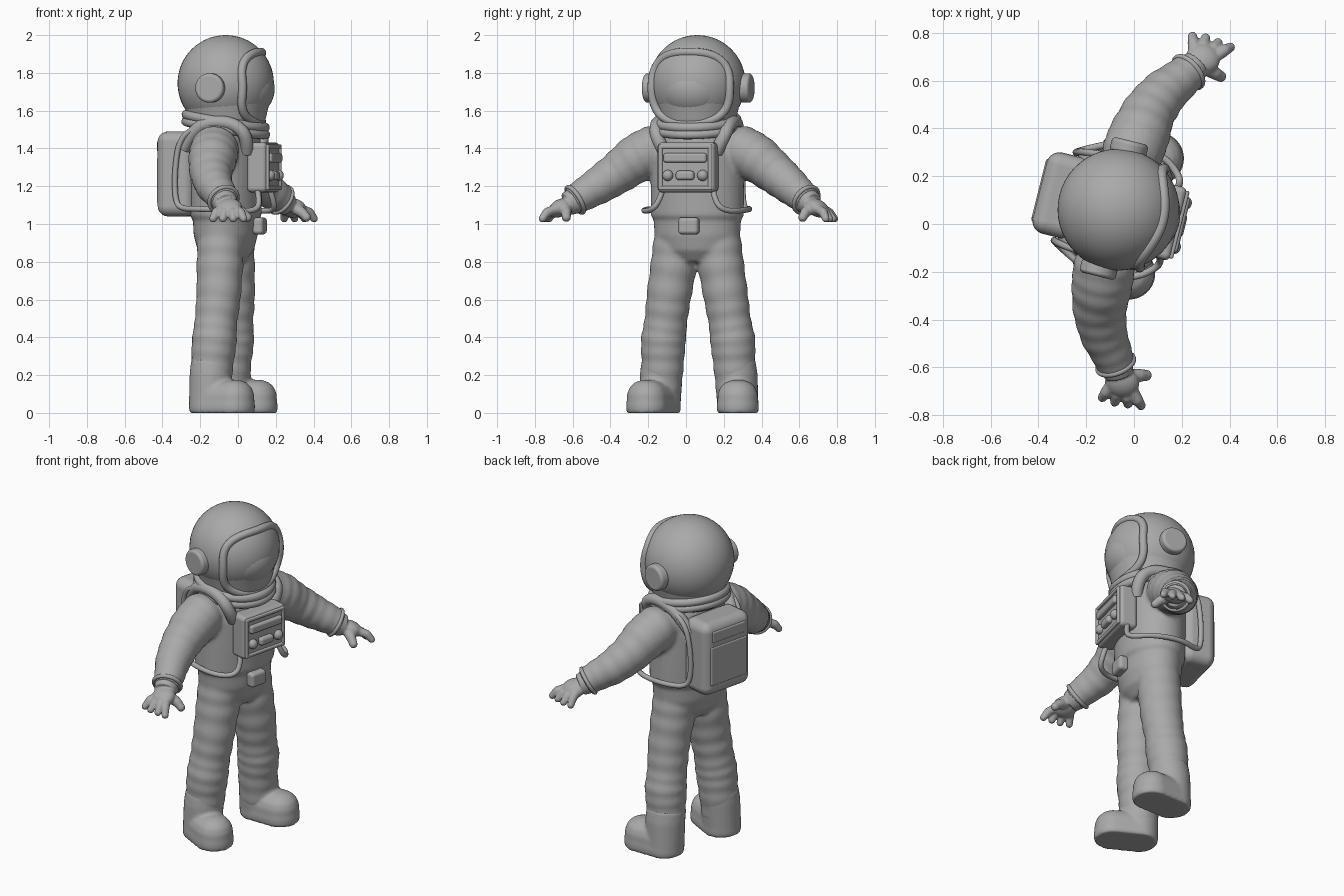
import bpy, bmesh, math
from mathutils import Vector, Matrix

old = bpy.data.objects.get("Cube")
if old:
    bpy.data.objects.remove(old, do_unlink=True)

# The figure is built facing -y, then turned and placed
PLACE = Matrix.Translation((-0.065, 0.06, 0)) @ Matrix.Rotation(math.radians(76), 4, 'Z')

GREY = bpy.data.materials.new("suit_grey")
GREY.use_nodes = True
GREY.diffuse_color = (0.4, 0.4, 0.4, 1)
GREY.node_tree.nodes["Principled BSDF"].inputs["Base Color"].default_value = (0.4, 0.4, 0.4, 1)


def add(name, data):
    ob = bpy.data.objects.new(name, data)
    bpy.context.collection.objects.link(ob)
    data.materials.append(GREY)
    ob.matrix_world = PLACE
    return ob


def finish(name, bm, voxel=0, smooth=0, bevel=0):
    bmesh.ops.recalc_face_normals(bm, faces=bm.faces)
    me = bpy.data.meshes.new(name)
    for f in bm.faces:
        f.smooth = True
    bm.to_mesh(me)
    bm.free()
    ob = add(name, me)
    if bevel:
        m = ob.modifiers.new("Round", 'BEVEL')
        m.width, m.segments, m.harden_normals = bevel, 5, True
    if voxel:
        m = ob.modifiers.new("Merge", 'REMESH')
        m.mode, m.voxel_size, m.use_smooth_shade = 'VOXEL', voxel, True
        m = ob.modifiers.new("Soften", 'SMOOTH')
        m.factor, m.iterations = 0.5, smooth
    return ob


def loft(bm, rings):
    """Closed skin through a list of equal rings."""
    vs = [[bm.verts.new(p) for p in r] for r in rings]
    n = len(vs[0])
    for a, b in zip(vs, vs[1:]):
        for i in range(n):
            bm.faces.new((a[i], a[(i + 1) % n], b[(i + 1) % n], b[i]))
    bm.faces.new(vs[0])
    bm.faces.new(vs[-1])


def tube(bm, path, wrinkle=0.0, folds=3, n=24, steps=8):
    """Round limb through (x, y, z, radius) points with cloth folds."""
    pts = [Vector(p) for p in path]
    fine = [a.lerp(b, k / steps) for a, b in zip(pts, pts[1:]) for k in range(steps)] + [pts[-1]]
    rings = []
    for i, p in enumerate(fine):
        t = fine[min(i + 3, len(fine) - 1)].xyz - fine[max(i - 3, 0)].xyz
        q = t.to_track_quat('Z', 'Y')
        r = p.w * (1 + wrinkle * math.sin(i / steps * folds * math.tau))
        rings.append([p.xyz + q @ Vector((r * math.cos(a), r * math.sin(a), 0))
                      for a in (math.tau * k / n for k in range(n))])
    loft(bm, rings)


def ball(bm, c, size, turn=Matrix()):
    m = Matrix.Translation(c) @ turn @ Matrix.Diagonal((*size, 1))
    bmesh.ops.create_uvsphere(bm, u_segments=48, v_segments=32, radius=1, matrix=m)


def box(name, c, size, bevel):
    bm = bmesh.new()
    bmesh.ops.create_cube(bm, size=1, matrix=Matrix.Translation(c) @ Matrix.Diagonal((*size, 1)))
    return finish(name, bm, bevel=bevel)


def cord(name, pts, r, cyclic=False):
    cu = bpy.data.curves.new(name, 'CURVE')
    cu.dimensions, cu.bevel_depth, cu.bevel_resolution, cu.use_fill_caps = '3D', r, 4, True
    sp = cu.splines.new('NURBS')
    sp.points.add(len(pts) - 1)
    for s, p in zip(sp.points, pts):
        s.co = (*p, 1)
    sp.order_u, sp.use_endpoint_u, sp.use_cyclic_u = 3, not cyclic, cyclic
    return add(name, cu)


def flip(pts, s):
    return [(p[0] * s, *p[1:]) for p in pts]


def circle(n):
    return [math.tau * i / n for i in range(n)]


# Suit: torso, arms and legs merged into one soft skin
bm = bmesh.new()
TORSO = [(.80, .12, .10), (.86, .20, .145), (.94, .23, .165), (1.03, .235, .17), (1.04, .25, .185),
         (1.2, .25, .19), (1.36, .25, .19), (1.45, .235, .18), (1.52, .19, .17), (1.57, .18, .17)]
loft(bm, [[(rx * math.cos(a), ry * math.sin(a), z) for a in circle(40)] for z, rx, ry in TORSO])
ARM = [(.15, .01, 1.40, .11), (.25, 0, 1.39, .13), (.33, -.01, 1.345, .128), (.43, -.025, 1.27, .112),
       (.52, -.065, 1.205, .1), (.6, -.125, 1.15, .085), (.645, -.155, 1.12, .078)]
LEG = [(.205, .03, .1, .105), (.195, .025, .26, .112), (.19, .015, .38, .12), (.175, .01, .48, .113),
       (.155, 0, .62, .118), (.125, 0, .8, .124), (.11, 0, .95, .12)]
for s in (1, -1):
    tube(bm, flip(ARM, s), .022, 1.5)
    tube(bm, flip(LEG, s), .022, 1.5)
finish("suit", bm, .012, 5)

for s, side in ((1, "left"), (-1, "right")):
    # Boot: rounded sole outline stacked upward, with an ankle shaft
    bm = bmesh.new()
    turn = Matrix.Translation((.23 * s, -.037, 0)) @ Matrix.Rotation(s * math.radians(14), 4, 'Z')
    rings = []
    for z, k in ((0, .97), (.012, 1.02), (.045, 1.03), (.06, 1), (.1, .98), (.135, .86), (.16, .62), (.175, .25)):
        rings.append([turn @ Vector((.108 * k * math.cos(a),
                                     .108 * k * math.sin(a) + math.copysign(.072, math.sin(a)), z))
                      for a in (t + .05 for t in circle(40))])
    loft(bm, rings)
    tube(bm, flip([(.212, .034, .05, .11), (.205, .03, .2, .113), (.197, .027, .27, .11)], s))
    finish(side + "_boot", bm, .01, 4)

    # Glove: palm, four fingers, thumb
    bm = bmesh.new()
    tube(bm, flip([(.63, -.145, 1.125, .072), (.67, -.17, 1.105, .062)], s))
    ball(bm, (.7 * s, -.19, 1.085), (.068, .072, .045), Matrix.Rotation(.5 * s, 4, 'Y'))
    for i in range(4):
        root = (.715, -.15 - .028 * i, 1.08, .026)
        mid = (.755, -.135 - .045 * i, 1.06, .025)
        tip = (.785 - .006 * abs(i - 1), -.125 - .055 * i, 1.028, .02)
        tube(bm, flip([root, mid, tip], s), n=12)
        ball(bm, (tip[0] * s, *tip[1:3]), (.02, .02, .02))
    tube(bm, flip([(.67, -.2, 1.09, .034), (.652, -.255, 1.06, .028), (.645, -.28, 1.035, .023)], s), n=12)
    ball(bm, (.645 * s, -.28, 1.035), (.024, .024, .024))
    finish(side + "_glove", bm, .006, 4)

    # Cuff ring at the wrist
    q = Vector((.05 * s, -.035, -.035)).to_track_quat('Z', 'Y')
    cord(side + "_cuff", [Vector((.63 * s, -.145, 1.128)) + q @ Vector((.078 * math.cos(a), .078 * math.sin(a), 0))
                          for a in circle(24)], .012, True)

    # Hose from chest pack round the flank to the backpack
    cord(side + "_hose", flip([(.13, -.2, 1.21), (.15, -.225, 1.12), (.2, -.215, 1.07), (.27, -.12, 1.07),
                               (.28, .06, 1.08), (.21, .2, 1.08), (.19, .23, 1.14), (.19, .23, 1.3),
                               (.2, .2, 1.46), (.21, .08, 1.53), (.2, .0, 1.53)], s), .015)

    # Shoulder strap
    strap = cord(side + "_strap", flip([(.14, -.15, 1.38), (.185, -.165, 1.46), (.2, -.1, 1.53),
                                        (.205, .02, 1.545), (.19, .13, 1.5), (.16, .19, 1.4)], s), .035)

    # Ear cap
    bm = bmesh.new()
    bmesh.ops.create_cone(bm, cap_ends=True, segments=40, radius1=.078, radius2=.078, depth=.06,
                          matrix=Matrix.Translation((.262 * s, .02, 1.72)) @ Matrix.Rotation(math.pi / 2, 4, 'Y'))
    finish(side + "_ear_cap", bm, bevel=.018)

# Helmet shell
bm = bmesh.new()
ball(bm, (0, 0, 1.745), (.255, .255, .255))
finish("helmet", bm)

# Lower helmet skirt
bm = bmesh.new()
loft(bm, [[(r * math.cos(a), r * math.sin(a) - .005, z) for a in circle(40)]
          for z, r in ((1.5, .195), (1.56, .208), (1.62, .222), (1.67, .236), (1.72, .24))])
finish("helmet_skirt", bm)

# Visor and its raised frame
bm = bmesh.new()
ball(bm, (0, -.03, 1.715), (.212, .231, .185))
finish("visor", bm)
frame = []
for a in circle(56):
    x, z = (w * math.copysign(abs(f) ** .75, f) for w, f in ((.212, math.cos(a)), (.188, math.sin(a))))
    y = -math.sqrt(max(.257 ** 2 - x * x - z * z * .85, .008))
    frame.append((x, y, 1.722 + z))
cord("visor_frame", frame, .023, True)

# Tilted collar rings
for name, z, r, thick in (("upper_collar", 1.545, .208, .026), ("lower_collar", 1.508, .212, .024)):
    cord(name, [(r * math.cos(a), r * math.sin(a), z + .17 * r * math.sin(a)) for a in circle(40)], thick, True)

# Backpack with a raised back panel
box("backpack", (0, .24, 1.265), (.35, .2, .45), .055)
box("backpack_upper_panel", (0, .333, 1.41), (.25, .024, .07), .011)
box("backpack_lower_panel", (0, .333, 1.23), (.27, .024, .24), .011)

# Chest pack with raised rim, bar and buttons
box("chest_pack", (0, -.205, 1.3), (.315, .11, .265), .025)
rim = [(-.135, 1.19), (.135, 1.19), (.135, 1.41), (-.135, 1.41)]
for i, ((x1, z1), (x2, z2)) in enumerate(zip(rim, rim[1:] + rim[:1])):
    box("chest_pack_rim_%d" % (i + 1), ((x1 + x2) / 2, -.262, (z1 + z2) / 2),
        (abs(x1 - x2) + .022, .018, abs(z1 - z2) + .022), .008)
box("chest_bar", (0, -.265, 1.35), (.235, .035, .05), .014)
box("chest_switch", (0, -.268, 1.257), (.1, .04, .05), .018)
for s, side in ((1, "left"), (-1, "right")):
    bm = bmesh.new()
    ball(bm, (.095 * s, -.265, 1.257), (.029, .027, .029))
    finish(side + "_chest_button", bm)

# Belt buckle
box("belt_buckle", (0, -.185, .99), (.11, .06, .09), .02)
